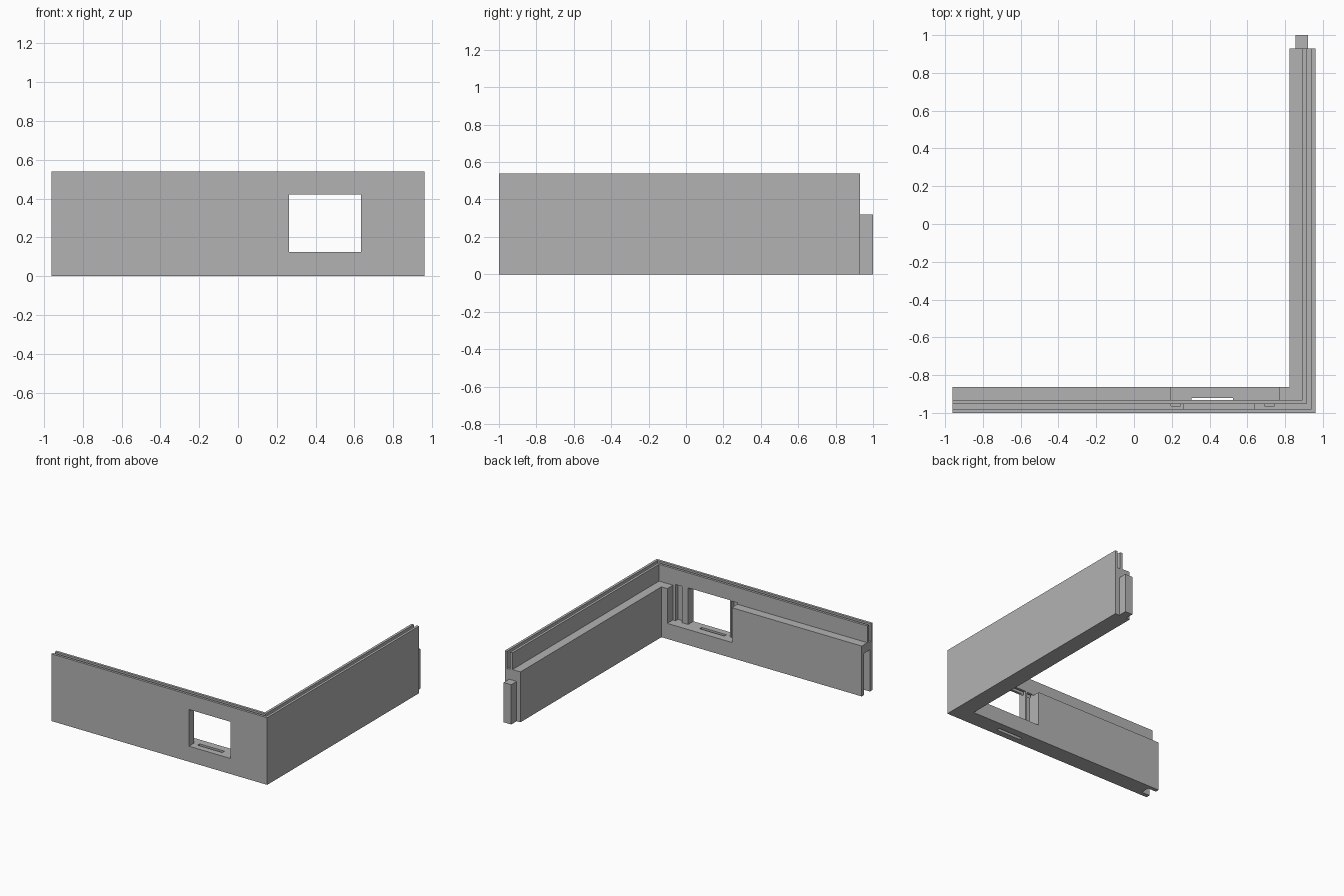
import bpy
import bmesh

cube = bpy.data.objects.get("Cube")
if cube:
    bpy.data.objects.remove(cube, do_unlink=True)

grey = bpy.data.materials.new("wall grey")
grey.use_nodes = True
colour = (0.45, 0.45, 0.45, 1)
grey.diffuse_color = colour
grey.node_tree.nodes["Principled BSDF"].inputs["Base Color"].default_value = colour

X, FRONT, END = 0.96, -1.0, 0.93
HEIGHT, LEDGE, GROOVE, SILL = 0.54, 0.405, 0.4, 0.125
SKIN = FRONT + 0.067


def finish(bm, name):
    bmesh.ops.recalc_face_normals(bm, faces=bm.faces)
    mesh = bpy.data.meshes.new(name)
    bm.to_mesh(mesh)
    bm.free()
    mesh.materials.append(grey)
    obj = bpy.data.objects.new(name, mesh)
    bpy.context.collection.objects.link(obj)
    return obj


def box(name, x, y, z):
    bm = bmesh.new()
    bmesh.ops.create_cube(bm, size=1)
    for v in bm.verts:
        for axis, (low, high) in enumerate((x, y, z)):
            v.co[axis] = low if v.co[axis] < 0 else high
    return finish(bm, name)


def corner_sweep(name, profile):
    """Sweep a (depth, height) section along both wings, mitred at the corner."""
    bm = bmesh.new()
    rings = []
    for place in (lambda d, z: (-X, FRONT + d, z),
                  lambda d, z: (X - d, FRONT + d, z),
                  lambda d, z: (X - d, END, z)):
        rings.append([bm.verts.new(place(d, z)) for d, z in profile])
    n = len(profile)
    for a, b in zip(rings, rings[1:]):
        for i in range(n):
            j = (i + 1) % n
            bm.faces.new((a[i], a[j], b[j], b[i]))
    bm.faces.new(rings[0])
    bm.faces.new(rings[-1])
    return finish(bm, name)


def cut(target, name, x, y, z):
    cutter = box(name, x, y, z)
    cutter.hide_render = True
    mod = target.modifiers.new(name, 'BOOLEAN')
    mod.operation = 'DIFFERENCE'
    mod.solver = 'EXACT'
    mod.object = cutter
    bpy.ops.object.select_all(action='DESELECT')
    target.select_set(True)
    bpy.context.view_layer.objects.active = target
    bpy.ops.object.modifier_apply(modifier=mod.name)
    bpy.data.objects.remove(cutter, do_unlink=True)


# Stepped wall section with a narrow groove along the top
wall = corner_sweep("corner_wall", [
    (0, 0), (0.138, 0), (0.138, LEDGE), (0.067, LEDGE), (0.067, HEIGHT),
    (0.047, HEIGHT), (0.047, GROOVE), (0.02, GROOVE), (0.02, HEIGHT), (0, HEIGHT)])

# Inner recess behind the window, then the opening itself
cut(wall, "window_recess", (0.196, 0.77), (SKIN, -0.8), (SILL, 0.45))
cut(wall, "window_opening", (0.264, 0.634), (-1.1, -0.8), (SILL, 0.42))

# Upright pockets on both sides of the window
for low, high in ((0.197, 0.247), (0.69, 0.745)):
    cut(wall, "side_pocket", (low, high), (-0.963, SKIN + 0.01), (SILL, 0.417))

# Slot through the sill and joint socket in the free end
cut(wall, "sill_slot", (0.305, 0.525), (-0.949, -0.922), (-0.1, 0.2))
cut(wall, "joint_socket", (-1.1, -0.885), (-0.966, -0.893), (-0.1, 0.335))

# Joint tongue on the other free end
box("joint_tongue", (0.855, 0.922), (END, 1.0), (0, 0.32))
